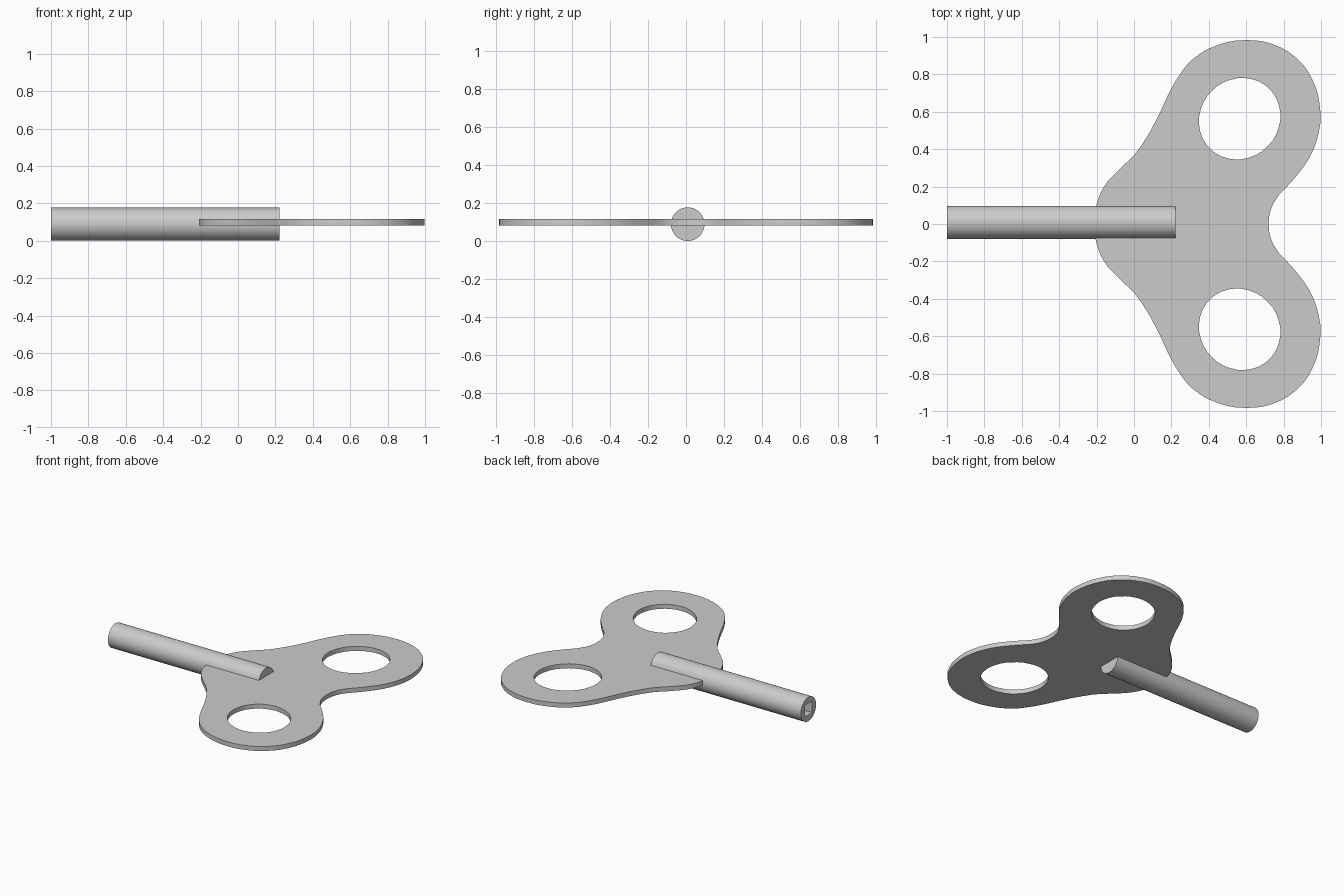
import bpy, bmesh
from math import sin, cos, pi, radians
from mathutils import Matrix

if "Cube" in bpy.data.objects:
    bpy.data.objects.remove(bpy.data.objects["Cube"])


def smooth(obj):
    bpy.ops.object.select_all(action='DESELECT')
    obj.select_set(True)
    bpy.context.view_layer.objects.active = obj
    bpy.ops.object.shade_smooth_by_angle(angle=radians(30))


def add_loop(curve, pts):
    s = curve.splines.new('BEZIER')
    s.bezier_points.add(len(pts) - 1)
    for bp, (x, y) in zip(s.bezier_points, pts):
        bp.co = (x, y, 0)
        bp.handle_left_type = bp.handle_right_type = 'AUTO'
    s.use_cyclic_u = True
    s.resolution_u = 3


# Flat two-lobed handle: half outline mirrored across y = 0
half = [(-0.20, 0.105), (-0.16, 0.20), (-0.083, 0.288), (0.0, 0.368),
        (0.07, 0.468), (0.136, 0.59), (0.18, 0.685), (0.235, 0.785),
        (0.313, 0.88), (0.45, 0.958), (0.60, 0.983), (0.74, 0.962),
        (0.865, 0.89), (0.95, 0.78), (0.995, 0.62), (0.988, 0.49),
        (0.935, 0.35), (0.85, 0.235), (0.745, 0.11)]
outline = ([(-0.213, 0)] + half + [(0.72, 0)] +
           [(x, -y) for x, y in reversed(half)])

curve = bpy.data.curves.new("handle_plate", 'CURVE')
curve.dimensions = '2D'
curve.fill_mode = 'BOTH'
curve.extrude = 0.0165
add_loop(curve, outline)

# Finger holes, slightly stretched along the lobe direction
for side in (1, -1):
    ring = []
    for i in range(12):
        t = 2 * pi * i / 12
        u, v = 0.225 * cos(t), 0.21 * sin(t)
        ring.append((0.565 + (u - v) * 0.7071, side * (0.563 + (u + v) * 0.7071)))
    add_loop(curve, ring)

tmp = bpy.data.objects.new("plate_curve", curve)
bpy.context.collection.objects.link(tmp)
dg = bpy.context.evaluated_depsgraph_get()
mesh = bpy.data.meshes.new_from_object(tmp.evaluated_get(dg))
bpy.data.objects.remove(tmp)
bm = bmesh.new()
bm.from_mesh(mesh)
bmesh.ops.remove_doubles(bm, verts=bm.verts, dist=0.0005)
bmesh.ops.recalc_face_normals(bm, faces=bm.faces)
bm.to_mesh(mesh)
bm.free()
plate = bpy.data.objects.new("handle_plate", mesh)
plate.location.z = 0.099
bpy.context.collection.objects.link(plate)
smooth(plate)


def rod(name, x0, x1, radius, sides, turn=0.0):
    bm = bmesh.new()
    m = (Matrix.Translation(((x0 + x1) / 2, 0.009, 0.0885))
         @ Matrix.Rotation(pi / 2, 4, 'Y') @ Matrix.Rotation(turn, 4, 'Z'))
    bmesh.ops.create_cone(bm, cap_ends=True, segments=sides, radius1=radius,
                          radius2=radius, depth=x1 - x0, matrix=m)
    me = bpy.data.meshes.new(name)
    bm.to_mesh(me)
    bm.free()
    obj = bpy.data.objects.new(name, me)
    bpy.context.collection.objects.link(obj)
    return obj


# Round shaft with a square socket in its free end
shaft = rod("shaft", -1.0, 0.222, 0.0885, 32)
cutter = rod("socket_cutter", -1.1, -0.5, 0.06, 4, pi / 4)
cutter.hide_render = True
mod = shaft.modifiers.new("socket", 'BOOLEAN')
mod.operation = 'DIFFERENCE'
mod.solver = 'EXACT'
mod.object = cutter
bpy.ops.object.select_all(action='DESELECT')
bpy.context.view_layer.objects.active = shaft
shaft.select_set(True)
bpy.ops.object.modifier_apply(modifier="socket")
bpy.data.objects.remove(cutter)
smooth(shaft)
